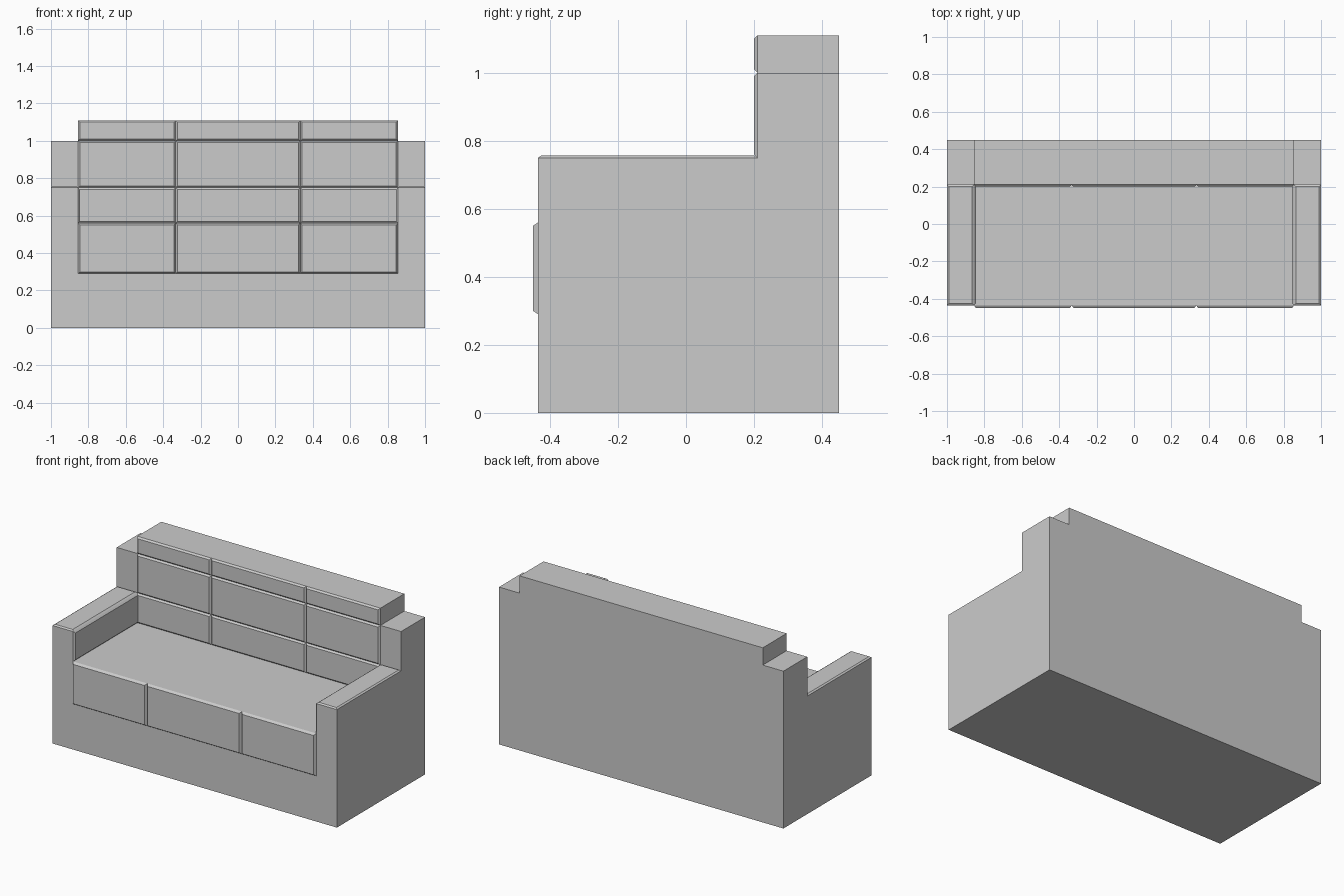
import bpy, bmesh, math
from mathutils import Vector

if "Cube" in bpy.data.objects:
    bpy.data.objects.remove(bpy.data.objects["Cube"])

# grid lines that divide the sofa into blocks
GRID = (
    [-1, -0.855, -0.333, 0.333, 0.855, 1],
    [-0.435, 0.21, 0.45],
    [0, 0.29, 0.56, 0.75, 1.0, 1.11],
)


def filled(cell):
    """True if the block is part of the solid sofa."""
    if any(c < 0 or c >= len(g) - 1 for c, g in zip(cell, GRID)):
        return False
    arm = cell[0] in (0, 4)
    if cell[1] == 1:
        top = 4 if arm else 5      # backrest, taller in the middle
    else:
        top = 3 if arm else 2      # armrests and seat
    return cell[2] < top


def part_of(cell, axis, sign):
    """Which part an outer face of a block belongs to."""
    i, j, k = cell
    arm = i in (0, 4)
    if axis == 1 and sign < 0 and not arm:
        if j == 1:
            return "back_cushions"
        if k == 1:
            return "seat_cushion_fronts"
    if axis == 2 and sign > 0 and j == 0:
        return "arm_tops" if arm else "seat_top"
    if axis == 0 and arm and j == 0 and k == 2 and (i == 0) == (sign > 0):
        return "arm_inner_pads"
    return "sofa_frame"


def block_face(cell, axis, sign):
    """Corners of one block face, wound to point outwards."""
    lo = [g[c] for g, c in zip(GRID, cell)]
    hi = [g[c + 1] for g, c in zip(GRID, cell)]
    u, v = (axis + 1) % 3, (axis + 2) % 3
    corners = []
    for a, b in ((0, 0), (1, 0), (1, 1), (0, 1)):
        p = Vector((0, 0, 0))
        p[axis] = hi[axis] if sign > 0 else lo[axis]
        p[u] = hi[u] if a else lo[u]
        p[v] = hi[v] if b else lo[v]
        corners.append(p)
    return corners if sign > 0 else corners[::-1]


# collect the outer faces of every part
parts = {}
for i in range(5):
    for j in range(2):
        for k in range(5):
            cell = (i, j, k)
            if not filled(cell):
                continue
            for axis in range(3):
                for sign in (-1, 1):
                    near = list(cell)
                    near[axis] += sign
                    if not filled(near):
                        name = part_of(cell, axis, sign)
                        parts.setdefault(name, []).append(block_face(cell, axis, sign))

# how far each padded part swells out of the frame
PADDING = {"back_cushions": 0.01, "seat_cushion_fronts": 0.015,
           "arm_tops": 0.007, "arm_inner_pads": 0.01}

for name, quads in parts.items():
    bm = bmesh.new()
    for quad in quads:
        bm.faces.new([bm.verts.new(p) for p in quad])
    bmesh.ops.remove_doubles(bm, verts=bm.verts[:], dist=1e-4)
    bm.normal_update()
    if name in PADDING:
        # raised panel with a bevelled border
        bmesh.ops.inset_individual(bm, faces=bm.faces[:], thickness=0.01,
                                   depth=PADDING[name], use_even_offset=True)
    elif name == "sofa_frame":
        # merge flat neighbouring faces
        bmesh.ops.dissolve_limit(bm, angle_limit=math.radians(1),
                                 verts=bm.verts[:], edges=bm.edges[:])
    mesh = bpy.data.meshes.new(name)
    bm.to_mesh(mesh)
    bm.free()
    bpy.context.collection.objects.link(bpy.data.objects.new(name, mesh))
